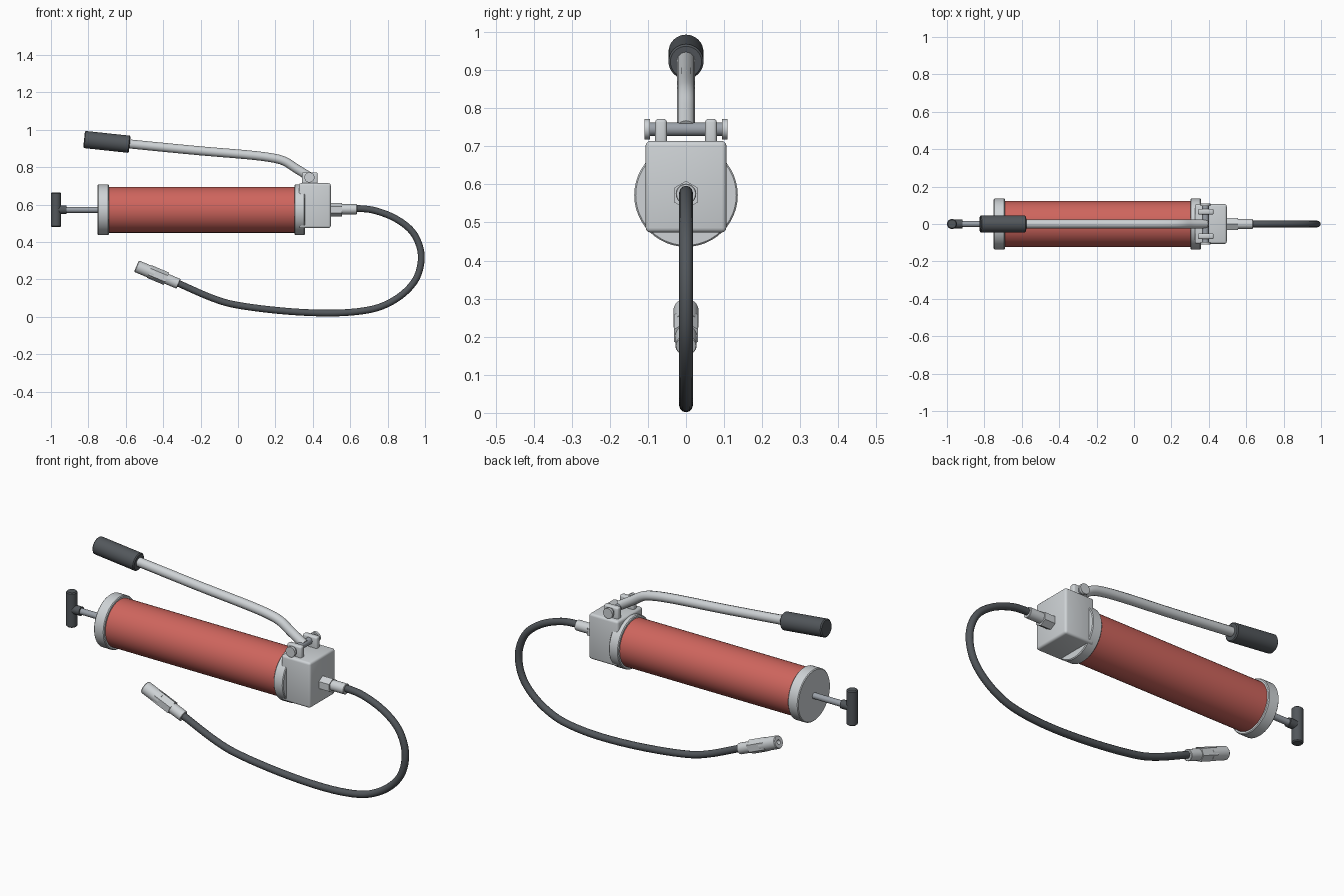
import bpy, bmesh, math
from mathutils import Vector

if "Cube" in bpy.data.objects:
    bpy.data.objects.remove(bpy.data.objects["Cube"])

ZC = 0.572  # height of the barrel axis


def material(name, r, g, b):
    m = bpy.data.materials.new(name)
    m.diffuse_color = (r, g, b, 1)
    m.use_nodes = True
    m.node_tree.nodes["Principled BSDF"].inputs["Base Color"].default_value = m.diffuse_color
    return m


RED = material("red_paint", 0.62, 0.13, 0.11)
RUBBER = material("black_rubber", 0.085, 0.095, 0.105)
METAL = material("cast_metal", 0.62, 0.65, 0.67)
STEEL = material("dark_steel", 0.33, 0.36, 0.40)


def make(name, bm, mat, angle=25):
    bmesh.ops.recalc_face_normals(bm, faces=bm.faces)
    me = bpy.data.meshes.new(name)
    bm.to_mesh(me)
    bm.free()
    ob = bpy.data.objects.new(name, me)
    bpy.context.collection.objects.link(ob)
    me.materials.append(mat)
    if angle:
        bpy.ops.object.select_all(action='DESELECT')
        ob.select_set(True)
        bpy.context.view_layer.objects.active = ob
        bpy.ops.object.shade_smooth_by_angle(angle=math.radians(angle))
    return ob


def lathe(name, start, end, profile, mat, sides=32, turn=0.0, angle=25):
    """Revolve (distance, radius) pairs around the line from start to end."""
    a, axis = Vector(start), (Vector(end) - Vector(start)).normalized()
    u = axis.orthogonal().normalized() if abs(axis.y) > 0.9 else Vector((0, 1, 0))
    v = axis.cross(u)
    bm = bmesh.new()
    rings = []
    for d, r in profile:
        ts = [turn + 2 * math.pi * i / sides for i in range(sides)]
        rings.append([bm.verts.new(a + axis * d + r * (u * math.cos(t) + v * math.sin(t))) for t in ts])
    for p, q in zip(rings, rings[1:]):
        for i in range(sides):
            j = (i + 1) % sides
            bm.faces.new((p[i], p[j], q[j], q[i]))
    bm.faces.new(rings[0])
    bm.faces.new(rings[-1])
    return make(name, bm, mat, angle)


def rod(name, start, end, r, mat, bevel=0.0, **kw):
    n = (Vector(end) - Vector(start)).length
    prof = [(0, r - bevel), (bevel, r), (n - bevel, r), (n, r - bevel)] if bevel else [(0, r), (n, r)]
    return lathe(name, start, end, prof, mat, **kw)


def box(name, lo, hi, mat, bevel):
    bm = bmesh.new()
    bmesh.ops.create_cube(bm, size=1)
    for v in bm.verts:
        v.co = [l + (c + 0.5) * (h - l) for l, h, c in zip(lo, hi, v.co)]
    bmesh.ops.bevel(bm, geom=bm.edges[:], offset=bevel, segments=3, profile=0.5, affect='EDGES')
    return make(name, bm, mat, 35)


def tube(name, pts, r, mat, sides=12, sub=5):
    """Sweep a round section along a smooth curve through xz points."""
    p = [Vector((x, 0, z)) for x, z in pts]
    p = [2 * p[0] - p[1]] + p + [2 * p[-1] - p[-2]]
    path = []
    for i in range(1, len(p) - 2):
        a, b, c, d = p[i - 1:i + 3]
        for k in range(sub):
            t = k / sub
            path.append(0.5 * (2 * b + (c - a) * t + (2 * a - 5 * b + 4 * c - d) * t * t
                               + (3 * b - a - 3 * c + d) * t ** 3))
    path.append(p[-2])
    bm = bmesh.new()
    rings = []
    for i, c in enumerate(path):
        tan = (path[min(i + 1, len(path) - 1)] - path[max(i - 1, 0)]).normalized()
        u = Vector((0, 1, 0))
        v = tan.cross(u)
        ts = [2 * math.pi * k / sides for k in range(sides)]
        rings.append([bm.verts.new(c + r * (u * math.cos(t) + v * math.sin(t))) for t in ts])
    for a, b in zip(rings, rings[1:]):
        for i in range(sides):
            j = (i + 1) % sides
            bm.faces.new((a[i], a[j], b[j], b[i]))
    bm.faces.new(rings[0])
    bm.faces.new(rings[-1])
    return make(name, bm, mat, 35)


def X(x):
    return (x, 0, ZC)


# Barrel and its two collars
rod("barrel", X(-0.72), X(0.33), 0.123, RED, sides=48)
rod("rear_cap", X(-0.75), X(-0.69), 0.136, METAL, bevel=0.004, sides=48)
rod("front_collar", X(0.302), X(0.358), 0.136, METAL, bevel=0.004, sides=48)

# Plunger rod with T handle
rod("plunger_rod", X(-0.95), X(-0.74), 0.016, STEEL, sides=20)
rod("plunger_collar", X(-0.975), X(-0.916), 0.023, RUBBER, sides=20)
rod("plunger_handle", (-0.973, 0, 0.48), (-0.973, 0, 0.665), 0.027, RUBBER, bevel=0.005, sides=24)

# Pump head with the pivot ears
box("pump_head", (0.325, -0.106, 0.474), (0.496, 0.106, 0.714), METAL, 0.012)
for side, s in (("front", -1), ("back", 1)):
    y0, y1 = sorted((s * 0.05, s * 0.081))
    box(side + "_pivot_ear", (0.342, y0, 0.69), (0.426, y1, 0.772), METAL, 0.009)
    rod(side + "_pin_head", (0.382, s * 0.095, 0.745), (0.382, s * 0.109, 0.745), 0.027, METAL, sides=20)
rod("pivot_pin", (0.382, -0.1, 0.745), (0.382, 0.1, 0.745), 0.018, STEEL, sides=20)

# Pump lever and rubber grip
tube("lever", [(-0.70, 0.936), (-0.45, 0.911), (-0.20, 0.887), (0.05, 0.866), (0.18, 0.850),
               (0.25, 0.831), (0.31, 0.793), (0.385, 0.747)], 0.024, METAL)
rod("lever_grip", (-0.823, 0, 0.948), (-0.579, 0, 0.922), 0.046, RUBBER, bevel=0.005)

# Outlet fitting
rod("outlet_nut", X(0.48), X(0.556), 0.037, METAL, sides=6, turn=math.pi / 2, angle=0)
rod("outlet_sleeve", (0.54, 0, 0.575), (0.635, 0, 0.575), 0.027, METAL, bevel=0.002, sides=20)

# Flexible hose
tube("hose", [(0.60, 0.577), (0.66, 0.578), (0.735, 0.567), (0.835, 0.529), (0.92, 0.468),
              (0.965, 0.395), (0.98, 0.31), (0.958, 0.215), (0.90, 0.138), (0.81, 0.075),
              (0.70, 0.037), (0.52, 0.020), (0.28, 0.028), (0.02, 0.058), (-0.13, 0.097),
              (-0.34, 0.188)], 0.018, RUBBER)

# Grease coupler: sleeve, hex body and hollow nozzle
A = Vector((-0.318, 0, 0.176))
B = Vector((-0.543, 0, 0.271))
D = (B - A).normalized()
rod("coupler_sleeve", A, A + D * 0.09, 0.028, METAL, bevel=0.002, sides=20)
rod("coupler_hex", A + D * 0.07, A + D * 0.17, 0.036, METAL, sides=6, turn=math.pi / 2, angle=0)
n = (B - A).length - 0.14
lathe("coupler_nozzle", A + D * 0.14, B,
      [(0, 0.033), (n - 0.004, 0.033), (n, 0.030), (n, 0.012), (n - 0.03, 0.012)], METAL, sides=24)
